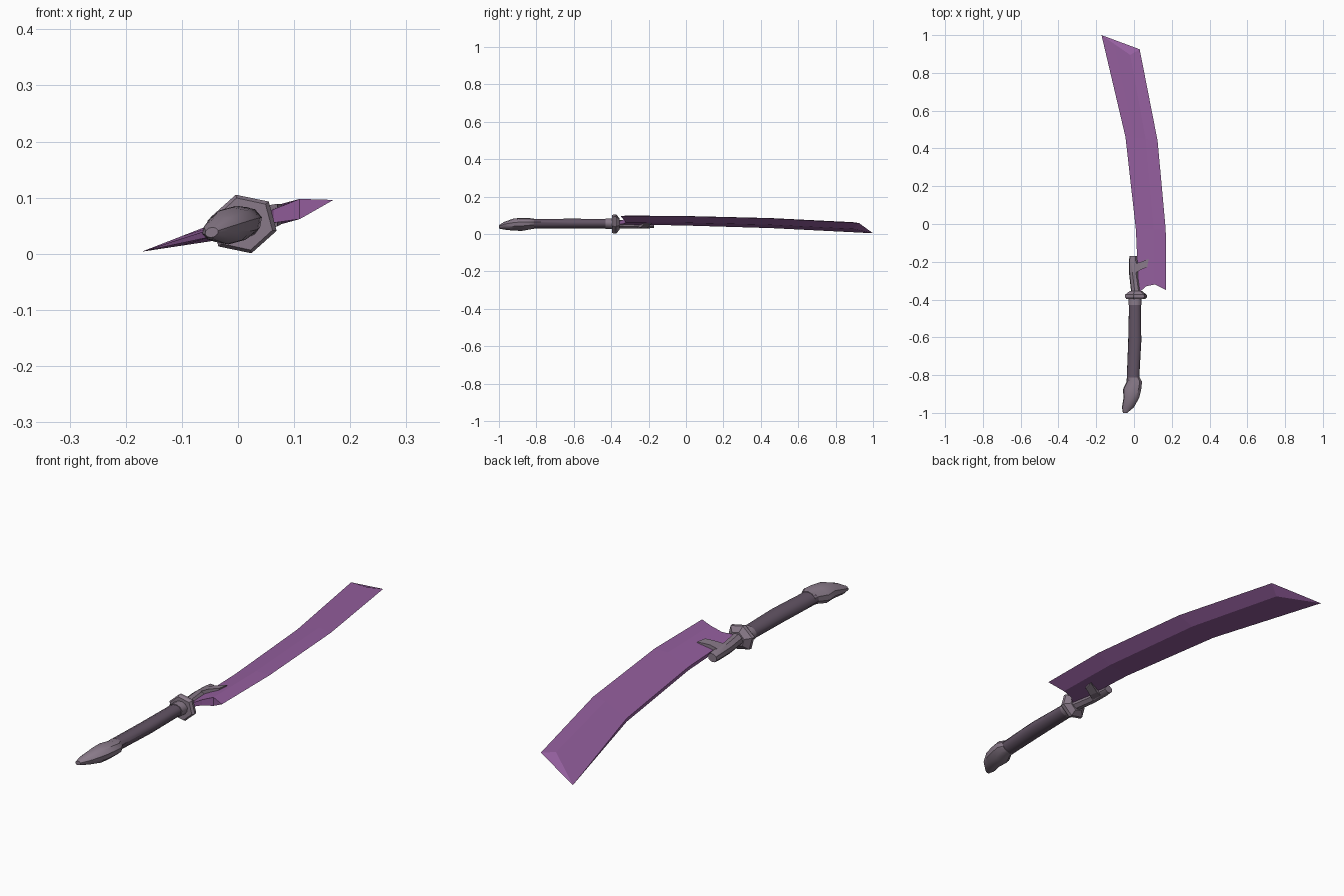
import bpy, bmesh, math
from math import sin, cos, pi, radians
from mathutils import Vector

if "Cube" in bpy.data.objects:
    bpy.data.objects.remove(bpy.data.objects["Cube"])

SLOPE = 0.27            # the whole sword rolls so +x sits higher
TILT = math.atan(SLOPE)


def material(name, rgb):
    m = bpy.data.materials.new(name)
    m.diffuse_color = (*rgb, 1)
    m.use_nodes = True
    m.node_tree.nodes["Principled BSDF"].inputs["Base Color"].default_value = m.diffuse_color
    return m


PURPLE = material("purple blade", (0.30, 0.115, 0.345))
METAL = material("mauve grey metal", (0.25, 0.195, 0.25))
WRAP = material("dark grip", (0.125, 0.09, 0.13))


def plane_z(x):
    return 0.05 + SLOPE * x


def make(name, verts, faces, mat, smooth=None):
    mesh = bpy.data.meshes.new(name)
    bm = bmesh.new()
    vs = [bm.verts.new(v) for v in verts]
    for f in faces:
        bm.faces.new([vs[i] for i in f])
    bmesh.ops.remove_doubles(bm, verts=bm.verts, dist=0.0002)
    bmesh.ops.recalc_face_normals(bm, faces=bm.faces)
    bm.to_mesh(mesh)
    bm.free()
    mesh.materials.append(mat)
    ob = bpy.data.objects.new(name, mesh)
    bpy.context.collection.objects.link(ob)
    if smooth:
        bpy.ops.object.select_all(action='DESELECT')
        ob.select_set(True)
        bpy.context.view_layer.objects.active = ob
        bpy.ops.object.shade_smooth_by_angle(angle=radians(smooth))
    return ob


def loft(name, rings, sides, mat, phase=0.0, smooth=None, tilt=TILT):
    """Rings of (y, centre x, centre z, radius x, radius z) along the handle."""
    verts, faces = [], []
    for y, cx, cz, rx, rz in rings:
        for i in range(sides):
            a = phase + 2 * pi * i / sides
            u, w = rx * cos(a), rz * sin(a)
            verts.append((cx + u * cos(tilt) - w * sin(tilt), y,
                          cz + u * sin(tilt) + w * cos(tilt)))
    for r in range(len(rings) - 1):
        for i in range(sides):
            j = (i + 1) % sides
            faces.append((r * sides + i, r * sides + j,
                          (r + 1) * sides + j, (r + 1) * sides + i))
    faces.append(tuple(range(sides)))
    faces.append(tuple(range((len(rings) - 1) * sides, len(rings) * sides)))
    return make(name, verts, faces, mat, smooth)


# Blade: stations of edge, ridge and spine points, with spine half thickness
stations = [
    ((0.17, -0.35), (0.11, -0.32), (0.025, -0.365), 0.007),
    ((0.168, -0.03), (0.105, -0.03), (0.01, -0.03), 0.007),
    ((0.125, 0.44), (0.062, 0.45), (-0.045, 0.46), 0.007),
    ((0.03, 0.925), (-0.02, 0.895), (-0.172, 1.0), 0.0),
]
verts, faces = [], []
for k, (edge, ridge, spine, t) in enumerate(stations):
    mid = Vector(ridge).lerp(Vector(spine), 0.55)
    mt = 0.018 + (t - 0.018) * 0.55
    if k == 0:
        mid.y = -0.33
    row = [(edge, 0), (ridge, 0.018), (mid, mt), (spine, t),
           (spine, -t), (mid, -mt), (ridge, -0.018)]
    verts += [(p[0], p[1], plane_z(p[0]) + h) for p, h in row]
for k in range(3):
    for i in range(7):
        j = (i + 1) % 7
        if k == 2 and i == 3:
            faces.append((17, 18, 24))      # spine runs out at the tip
        else:
            faces.append((k * 7 + i, k * 7 + j, k * 7 + 7 + j, k * 7 + 7 + i))
faces += [(0, 1, 6), (1, 2, 5, 6), (2, 3, 4, 5)]     # notched base
faces += [(21, 22, 23, 24), (21, 24, 26, 27)]        # tip bevels
# both tip bevels share the single tip vertex
make("blade", verts, faces, PURPLE)

# Grip: slightly curved oval handle
loft("grip", [
    (-0.40, 0.005, 0.055, 0.032, 0.025),
    (-0.62, 0.004, 0.055, 0.036, 0.026),
    (-0.83, -0.006, 0.054, 0.034, 0.025),
], 12, WRAP, smooth=40)

# Collar between grip and guard
loft("collar", [
    (-0.43, 0.005, 0.055, 0.035, 0.028),
    (-0.38, 0.007, 0.054, 0.036, 0.029),
], 12, METAL, smooth=40)

# Guard: six-sided plate tapering towards the blade
loft("guard", [
    (-0.396, 0.01, 0.053, 0.054, 0.048),
    (-0.386, 0.01, 0.053, 0.062, 0.054),
    (-0.374, 0.01, 0.053, 0.060, 0.053),
    (-0.355, 0.01, 0.053, 0.034, 0.032),
], 6, METAL, phase=radians(-15) - TILT)

# Socket bar lying along the spine of the blade
loft("socket_bar", [
    (-0.37, 0.012, 0.053, 0.027, 0.024),
    (-0.27, -0.001, 0.051, 0.025, 0.023),
    (-0.20, -0.003, 0.050, 0.024, 0.021),
    (-0.17, -0.004, 0.049, 0.021, 0.018),
], 8, METAL, smooth=40)

# Clamp: angled prong gripping both faces of the blade
outline = [(0.0, -0.265), (0.035, -0.242), (0.07, -0.228),
           (0.078, -0.185), (0.03, -0.203), (0.0, -0.21)]
half = [0.020, 0.024, 0.020, 0.018, 0.024, 0.020]
cv = [(x, y, plane_z(x) + s * h) for s in (1, -1)
      for (x, y), h in zip(outline, half)]
cf = [(i, (i + 1) % 6, 6 + (i + 1) % 6, 6 + i) for i in range(6)]
cf += [(0, 1, 4, 5), (1, 2, 3, 4), (6, 7, 10, 11), (7, 8, 9, 10)]
make("blade_clamp", cv, cf, METAL)

# Pommel: flared cap narrowing to a hooked end
loft("pommel", [
    (-0.812, -0.004, 0.055, 0.035, 0.027),
    (-0.835, 0.002, 0.054, 0.042, 0.029),
    (-0.875, -0.010, 0.051, 0.050, 0.033),
    (-0.92, -0.014, 0.050, 0.043, 0.032),
    (-0.97, -0.032, 0.044, 0.033, 0.020),
    (-1.0, -0.047, 0.038, 0.012, 0.009),
], 10, METAL, smooth=35)
